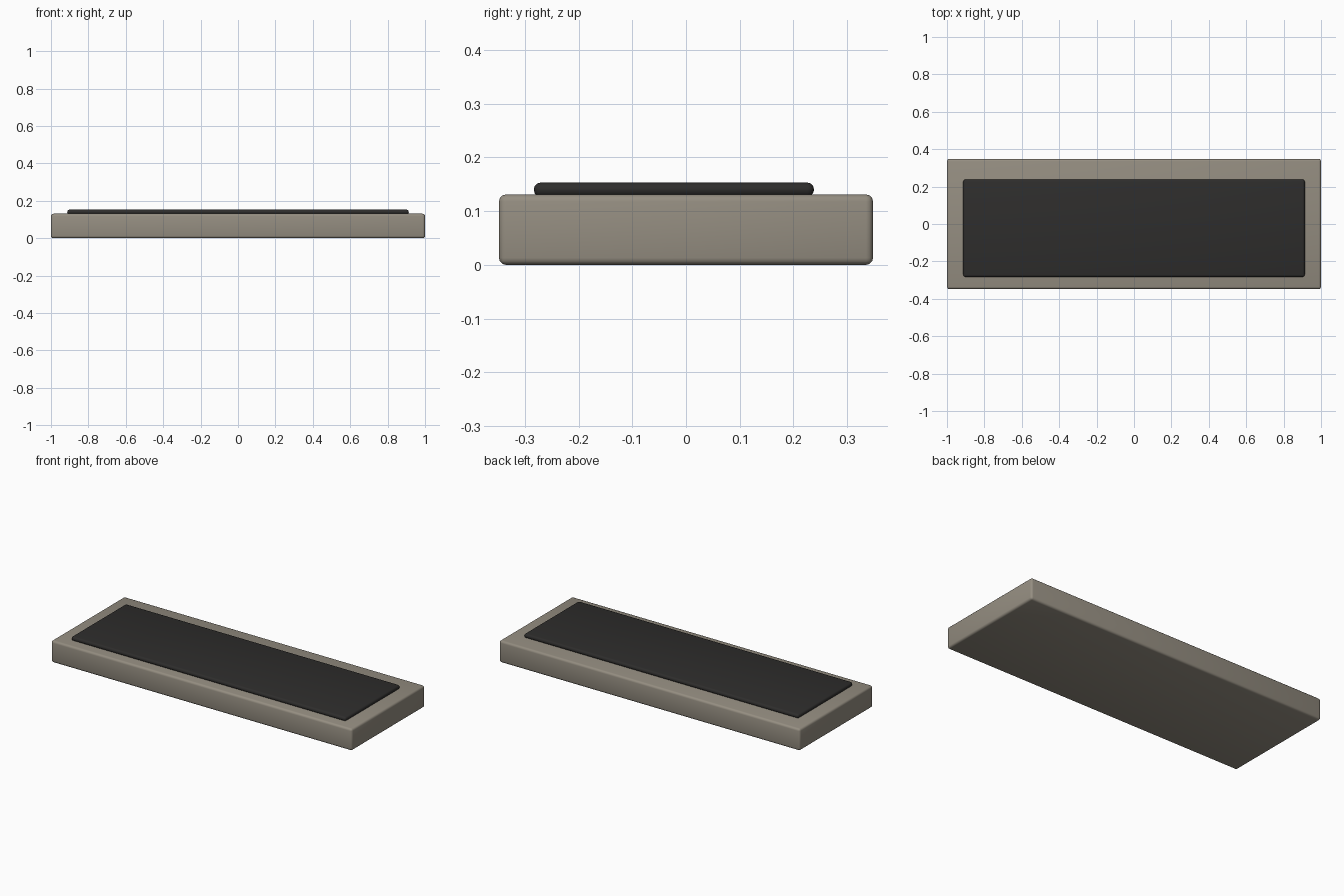
import bpy

if "Cube" in bpy.data.objects:
    bpy.data.objects.remove(bpy.data.objects["Cube"])


def rounded_box(name, lo, hi, radius, segments, color):
    """Box between two corners with rounded edges."""
    bpy.ops.mesh.primitive_cube_add(size=1, location=[(a + b) / 2 for a, b in zip(lo, hi)])
    ob = bpy.context.object
    ob.name = name
    ob.scale = [b - a for a, b in zip(lo, hi)]
    bpy.ops.object.transform_apply(location=False, rotation=False, scale=True)
    bevel = ob.modifiers.new("rounding", 'BEVEL')
    bevel.width = radius
    bevel.segments = segments
    bpy.ops.object.modifier_apply(modifier=bevel.name)
    bpy.ops.object.shade_smooth_by_angle(angle=0.7)
    mat = bpy.data.materials.new(name + "_material")
    mat.diffuse_color = color
    mat.use_nodes = True
    mat.node_tree.nodes["Principled BSDF"].inputs["Base Color"].default_value = mat.diffuse_color
    ob.data.materials.append(mat)
    return ob


# Base slab
rounded_box("base_slab", (-1, -0.348, 0), (1, 0.348, 0.131), 0.013, 3,
            (0.30, 0.27, 0.22, 1))

# Dark inset pad on top, set slightly towards the front
rounded_box("top_pad", (-0.913, -0.283, 0.127), (0.913, 0.238, 0.153), 0.012, 3,
            (0.027, 0.026, 0.025, 1))
